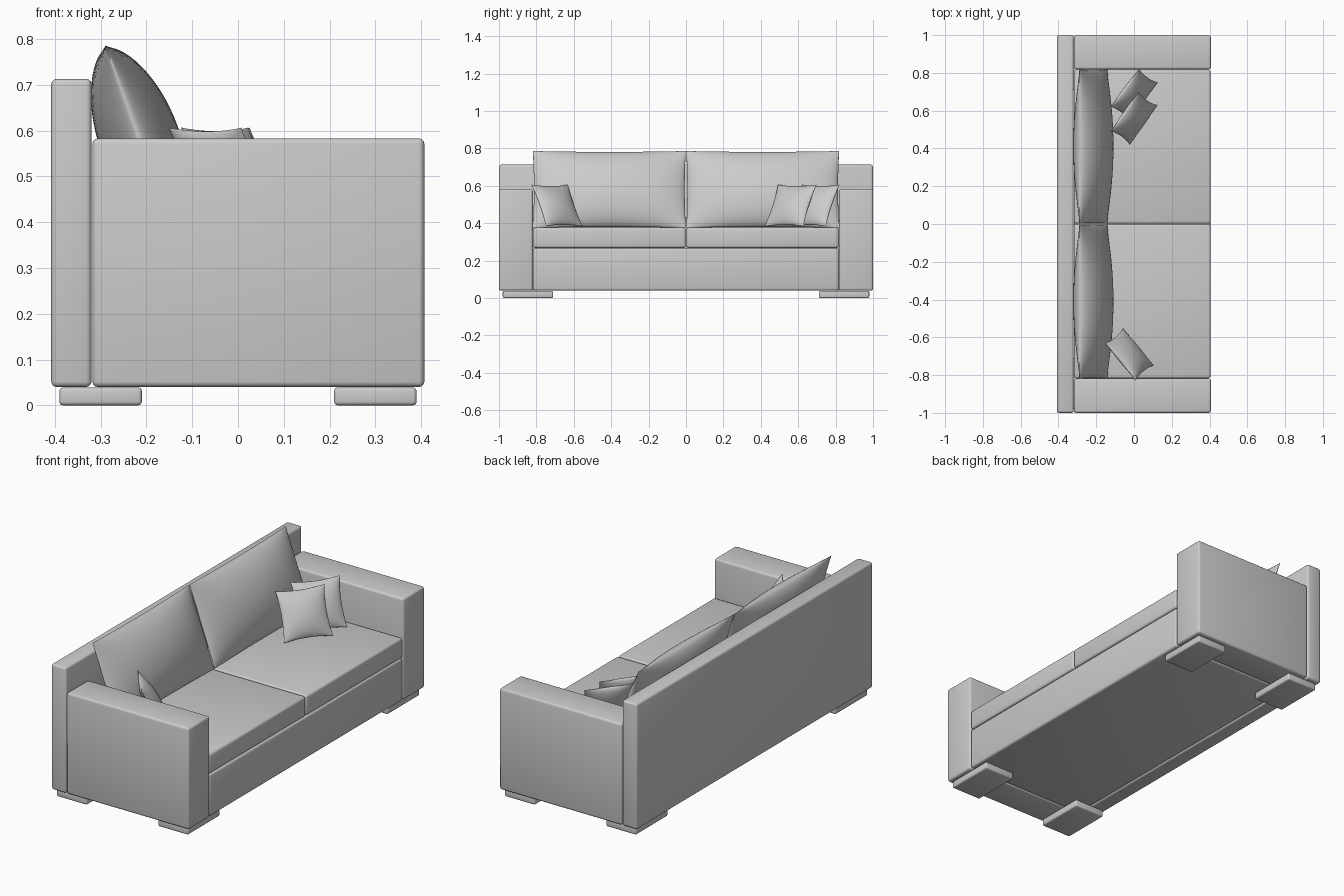
import bpy, bmesh, math
from mathutils import Vector, Matrix

if "Cube" in bpy.data.objects:
    bpy.data.objects.remove(bpy.data.objects["Cube"])


def finish(name, bm, angle):
    bmesh.ops.recalc_face_normals(bm, faces=bm.faces)
    mesh = bpy.data.meshes.new(name)
    bm.to_mesh(mesh)
    bm.free()
    ob = bpy.data.objects.new(name, mesh)
    bpy.context.collection.objects.link(ob)
    bpy.ops.object.select_all(action='DESELECT')
    ob.select_set(True)
    bpy.context.view_layer.objects.active = ob
    bpy.ops.object.shade_smooth_by_angle(angle=math.radians(angle))
    return ob


def box(name, lo, hi, radius=0.012):
    """Rounded box between two corners."""
    lo, hi = Vector(lo), Vector(hi)
    bm = bmesh.new()
    bmesh.ops.create_cube(bm, size=1)
    bmesh.ops.scale(bm, vec=hi - lo, verts=bm.verts)
    bmesh.ops.translate(bm, vec=(lo + hi) / 2, verts=bm.verts)
    bmesh.ops.bevel(bm, geom=bm.edges[:], offset=radius, segments=3,
                    profile=0.5, affect='EDGES')
    return finish(name, bm, 40)


def pillow(name, center, width, height, depth, facing, tilt, pinch, n=24):
    """Stuffed pillow with a pinched rim, leaning back by tilt degrees."""
    bm = bmesh.new()
    for side in (1, -1):
        new = bmesh.ops.create_grid(bm, x_segments=n, y_segments=n, size=1)["verts"]
        for v in new:
            # pack rows closer to the rim, where the curve is steep
            a = math.sin(v.co.x * math.pi / 2)
            b = math.sin(v.co.y * math.pi / 2)
            fa, fb = max(0, 1 - a * a), max(0, 1 - b * b)
            v.co = (a * (width / 2 - pinch * fb),
                    b * (height / 2 - pinch * fa),
                    side * depth * (fa * fb) ** 0.62)
    bmesh.ops.remove_doubles(bm, verts=bm.verts, dist=1e-5)
    h = Vector((facing[0], facing[1], 0)).normalized()
    t, z = math.radians(tilt), Vector((0, 0, 1))
    normal = h * math.cos(t) + z * math.sin(t)
    up = z * math.cos(t) - h * math.sin(t)
    rot = Matrix((up.cross(normal), up, normal)).transposed().to_4x4()
    bm.transform(Matrix.Translation(center) @ rot)
    return finish(name, bm, 75)


# Frame
box("backrest", (-0.408, -1, 0.04), (-0.32, 1, 0.713))
box("base", (-0.318, -0.817, 0.04), (0.405, 0.817, 0.266))

# Parts repeated on the left and right
for s, side in ((-1, "left"), (1, "right")):
    def span(a, b):
        return sorted((s * a, s * b))

    y0, y1 = span(0.819, 1.0)
    box(side + "_arm", (-0.318, y0, 0.04), (0.407, y1, 0.583))
    y0, y1 = span(0.002, 0.817)
    box(side + "_seat_cushion", (-0.318, y0, 0.268), (0.405, y1, 0.376))
    y0, y1 = span(0.71, 0.98)
    box(side + "_front_foot", (0.21, y0, 0), (0.39, y1, 0.039), 0.008)
    box(side + "_back_foot", (-0.39, y0, 0), (-0.21, y1, 0.039), 0.008)
    pillow(side + "_back_cushion", (-0.215, s * 0.41, 0.581),
           0.818, 0.437, 0.088, (1, 0), 20, 0.006, 32)

# Throw pillows
pillow("left_throw_pillow", (-0.025, -0.69, 0.495), 0.253, 0.255, 0.04,
       (0.773, 0.635), 29, 0.010)
pillow("right_front_throw_pillow", (0.0, 0.56, 0.495), 0.253, 0.255, 0.04,
       (0.82, -0.573), 29, 0.010)
pillow("right_rear_throw_pillow", (0.0, 0.685, 0.495), 0.25, 0.255, 0.04,
       (0.8, -0.6), 29, 0.010)
